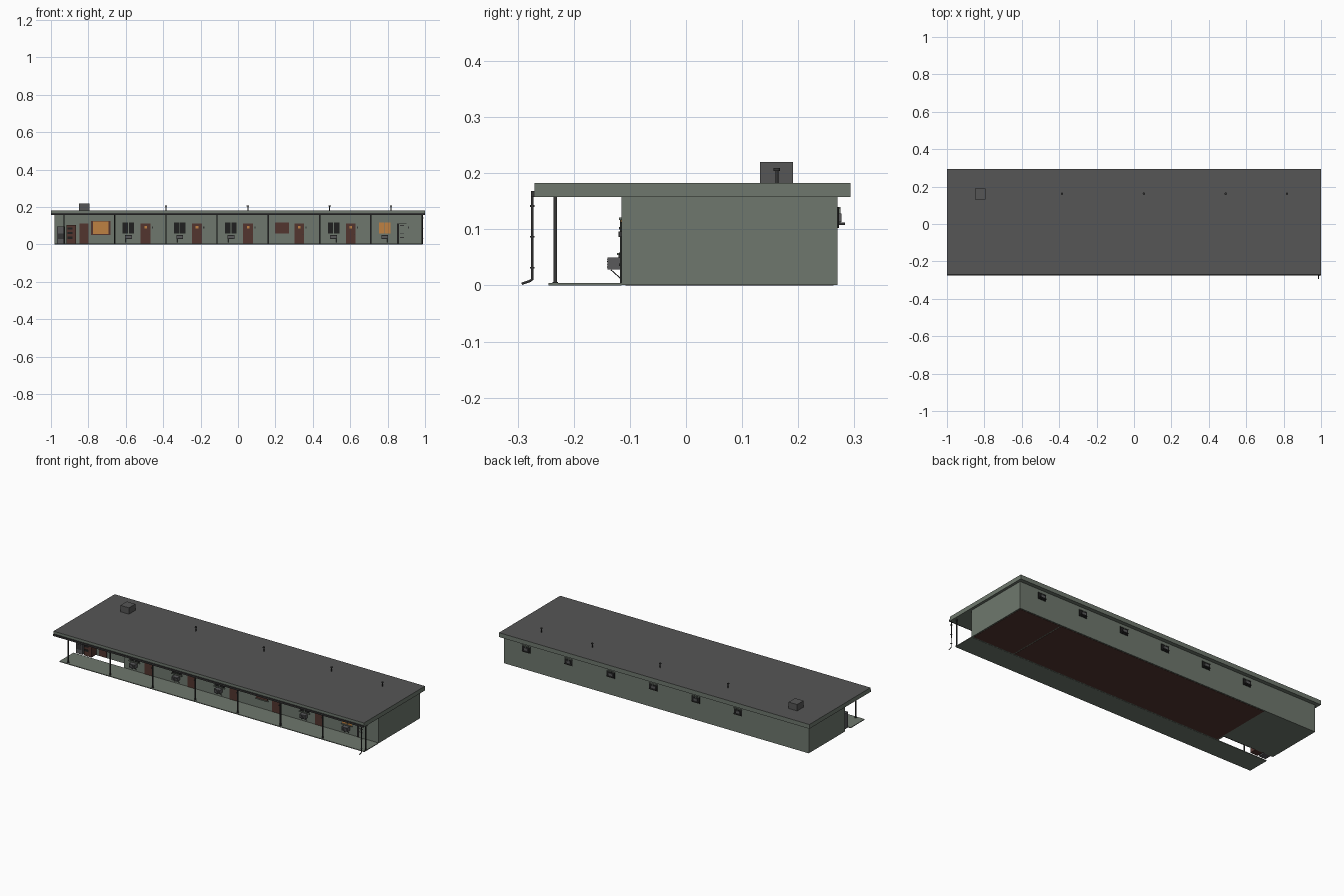
import bpy, bmesh, math
from mathutils import Vector

if "Cube" in bpy.data.objects:
    bpy.data.objects.remove(bpy.data.objects["Cube"])


def material(name, r, g, b):
    m = bpy.data.materials.new(name)
    m.diffuse_color = (r, g, b, 1)
    m.use_nodes = True
    m.node_tree.nodes["Principled BSDF"].inputs["Base Color"].default_value = m.diffuse_color
    return m


GREEN = material("wall green", 0.158, 0.187, 0.154)
ROOF = material("roof grey", 0.092, 0.092, 0.092)
DARK = material("dark metal", 0.035, 0.035, 0.035)
BLACK = material("black glass", 0.014, 0.014, 0.014)
BROWN = material("red brown", 0.085, 0.036, 0.028)
ORANGE = material("orange curtain", 0.52, 0.22, 0.055)
GREY = material("unit grey", 0.1, 0.1, 0.105)


def boxes(name, mat, spans):
    """One object made of boxes, each given as x0, x1, y0, y1, z0, z1."""
    bm = bmesh.new()
    for x0, x1, y0, y1, z0, z1 in spans:
        vs = bmesh.ops.create_cube(bm, size=1)["verts"]
        for v in vs:
            v.co = Vector(((x0 + x1) / 2 + v.co.x * (x1 - x0),
                           (y0 + y1) / 2 + v.co.y * (y1 - y0),
                           (z0 + z1) / 2 + v.co.z * (z1 - z0)))
    me = bpy.data.meshes.new(name)
    bm.to_mesh(me)
    bm.free()
    me.materials.append(mat)
    ob = bpy.data.objects.new(name, me)
    bpy.context.collection.objects.link(ob)
    return ob


def tube(name, mat, points, radius):
    """Round pipe along a polyline."""
    cu = bpy.data.curves.new(name, "CURVE")
    cu.dimensions = "3D"
    cu.bevel_depth = radius
    cu.bevel_resolution = 1
    cu.use_fill_caps = True
    sp = cu.splines.new("POLY")
    sp.points.add(len(points) - 1)
    for p, co in zip(sp.points, points):
        p.co = (*co, 1)
    cu.materials.append(mat)
    ob = bpy.data.objects.new(name, cu)
    bpy.context.collection.objects.link(ob)


FRONT, BACK, RECESS, SPLIT = -0.115, 0.27, -0.065, -0.655
WALL_TOP, ROOF_TOP = 0.158, 0.183

# Walls, floors and walkway
boxes("room_block", GREEN, [(SPLIT, 0.985, FRONT, BACK, 0.001, WALL_TOP)])
boxes("office_block", GREEN, [(-0.98, SPLIT, RECESS, BACK, 0.001, WALL_TOP)])
boxes("room_floor", BROWN, [(-0.645, 0.705, -0.108, 0.263, 0, 0.002),
                            (0.712, 0.978, -0.108, 0.263, 0, 0.002)])
boxes("walkway", GREEN, [(-0.98, 0.985, -0.245, FRONT, 0, 0.004)])

# Roof slab with green fascia and grey covering
roof = boxes("roof", GREEN, [(-1, 1, -0.27, 0.293, WALL_TOP, ROOF_TOP)])
roof.data.materials.append(ROOF)
for f in roof.data.polygons:
    f.material_index = 1 if f.normal.z > 0.5 else 0

# Gutter and downspout
boxes("gutter", DARK, [(-1, 1, -0.276, -0.269, 0.158, 0.168)])
tube("downspout", DARK, [(0.987, -0.274, 0.163), (0.987, -0.274, 0.011),
                         (0.987, -0.278, 0.008), (0.987, -0.293, 0.003)], 0.0025)
boxes("downspout_clips", DARK, [(0.983, 0.991, -0.278, -0.270, z, z + 0.003)
                                for z in (0.03, 0.085, 0.14)])

# Porch posts
posts = [-0.93, -0.66, -0.385, -0.112, 0.162, 0.437, 0.71, 0.985]
boxes("porch_posts", DARK, [(x - 0.003, x + 0.003, -0.236, -0.23, 0.004, WALL_TOP)
                            for x in posts])
boxes("post_feet", DARK, [(x - 0.005, x + 0.005, -0.238, -0.228, 0.004, 0.006)
                          for x in posts])

# Rooftop machine and vent pipes
boxes("roof_machine", ROOF, [(-0.85, -0.795, 0.132, 0.191, ROOF_TOP, 0.22)])
for x in (-0.385, 0.053, 0.49, 0.818):
    tube("vent_pipe", DARK, [(x, 0.162, 0.18), (x, 0.162, 0.205)], 0.003)
    tube("vent_cap", DARK, [(x, 0.162, 0.204), (x, 0.162, 0.209)], 0.0065)

# Guest rooms: door, window and cooling unit, repeated along the porch
for i, x in enumerate(posts[1:7]):
    wx, dx = x + 0.074, x + 0.166
    # Window
    boarded = i == 3
    w = 0.037 if boarded else 0.031
    boxes("window_sill", GREEN, [(wx - w - 0.003, wx + w + 0.003, -0.123, FRONT, 0.054, 0.058)])
    boxes("window_head", GREEN, [(wx - w - 0.003, wx + w + 0.003, -0.119, FRONT, 0.117, 0.121)])
    if boarded:
        boxes("window_board", BROWN, [(wx - w, wx + w, -0.118, FRONT, 0.058, 0.117)])
    else:
        pane = ORANGE if i == 5 else BLACK
        boxes("window_panes", pane, [(wx - w, wx - 0.002, -0.117, FRONT, 0.058, 0.117),
                                     (wx + 0.002, wx + w, -0.117, FRONT, 0.058, 0.117)])
        boxes("window_mullion", GREEN, [(wx - 0.002, wx + 0.002, -0.118, FRONT, 0.058, 0.117)])
        # Cooling unit on two brackets
        boxes("cooling_unit", GREY, [(wx - 0.018, wx + 0.018, -0.14, FRONT, 0.028, 0.05)])
        boxes("cooling_grille", DARK, [(wx - 0.015, wx + 0.015, -0.141, -0.139, z, z + 0.0015)
                                       for z in (0.032, 0.037, 0.042, 0.046)])
        for s in (-0.014, 0.014):
            tube("unit_bracket", DARK, [(wx + s, -0.134, 0.028), (wx + s, -0.116, 0.012)], 0.001)
    # Door with its frame; the last doorway stands open
    leaf = BLACK if i == 5 else BROWN
    boxes("door", leaf, [(dx - 0.026, dx + 0.026, -0.117, FRONT, 0.004, 0.113)])
    if i == 5:
        boxes("open_door", GREEN, [(dx - 0.014, dx + 0.024, -0.118, FRONT, 0.004, 0.11)])
        boxes("open_door_slats", DARK, [(dx - 0.01, dx + 0.012, -0.119, FRONT, z, z + 0.004)
                                        for z in (0.035, 0.055, 0.1)])
    else:
        boxes("door_light", ORANGE, [(dx - 0.007, dx + 0.007, -0.118, FRONT, 0.086, 0.099)])
        boxes("door_knob", DARK, [(dx + 0.018, dx + 0.022, -0.12, FRONT, 0.05, 0.054)])
    # Wall lamp beside the door
    boxes("wall_lamp", DARK, [(dx + 0.033, dx + 0.039, -0.12, FRONT, 0.086, 0.096)])

# Office front: door, lit window and vending machines
boxes("office_door", BROWN, [(-0.847, -0.8, RECESS - 0.003, RECESS, 0.004, 0.113)])
boxes("office_window", ORANGE, [(-0.782, -0.686, RECESS - 0.002, RECESS, 0.055, 0.122)])
boxes("office_window_frame", BROWN, [
    (-0.785, -0.683, RECESS - 0.005, RECESS, 0.05, 0.055),
    (-0.785, -0.683, RECESS - 0.004, RECESS, 0.122, 0.125),
    (-0.785, -0.775, RECESS - 0.004, RECESS, 0.055, 0.122),
    (-0.693, -0.683, RECESS - 0.004, RECESS, 0.055, 0.122)])
boxes("ice_machine", GREY, [(-0.968, -0.925, -0.11, RECESS, 0.004, 0.095)])
boxes("ice_machine_hatch", DARK, [(-0.963, -0.93, -0.112, -0.11, 0.03, 0.06)])
boxes("drink_machine", BROWN, [(-0.916, -0.867, -0.11, RECESS, 0.004, 0.103)])
boxes("drink_machine_front", BLACK, [(-0.911, -0.885, -0.112, -0.11, z, z + 0.012)
                                     for z in (0.03, 0.055, 0.08)])

# Small back windows with sills
for k in range(6):
    x = 0.84 - 0.273 * k
    boxes("back_window", BLACK, [(x - 0.026, x + 0.026, BACK, 0.273, 0.102, 0.14)])
    boxes("back_window_frame", GREEN, [(x - 0.026, x + 0.026, BACK, 0.275, 0.137, 0.14),
                                       (x - 0.001, x + 0.001, BACK, 0.275, 0.112, 0.137)])
    boxes("back_fan_unit", GREY, [(x - 0.014, x + 0.01, BACK, 0.277, 0.113, 0.128)])
    boxes("back_sill", DARK, [(x - 0.02, x + 0.02, BACK, 0.283, 0.108, 0.112)])
